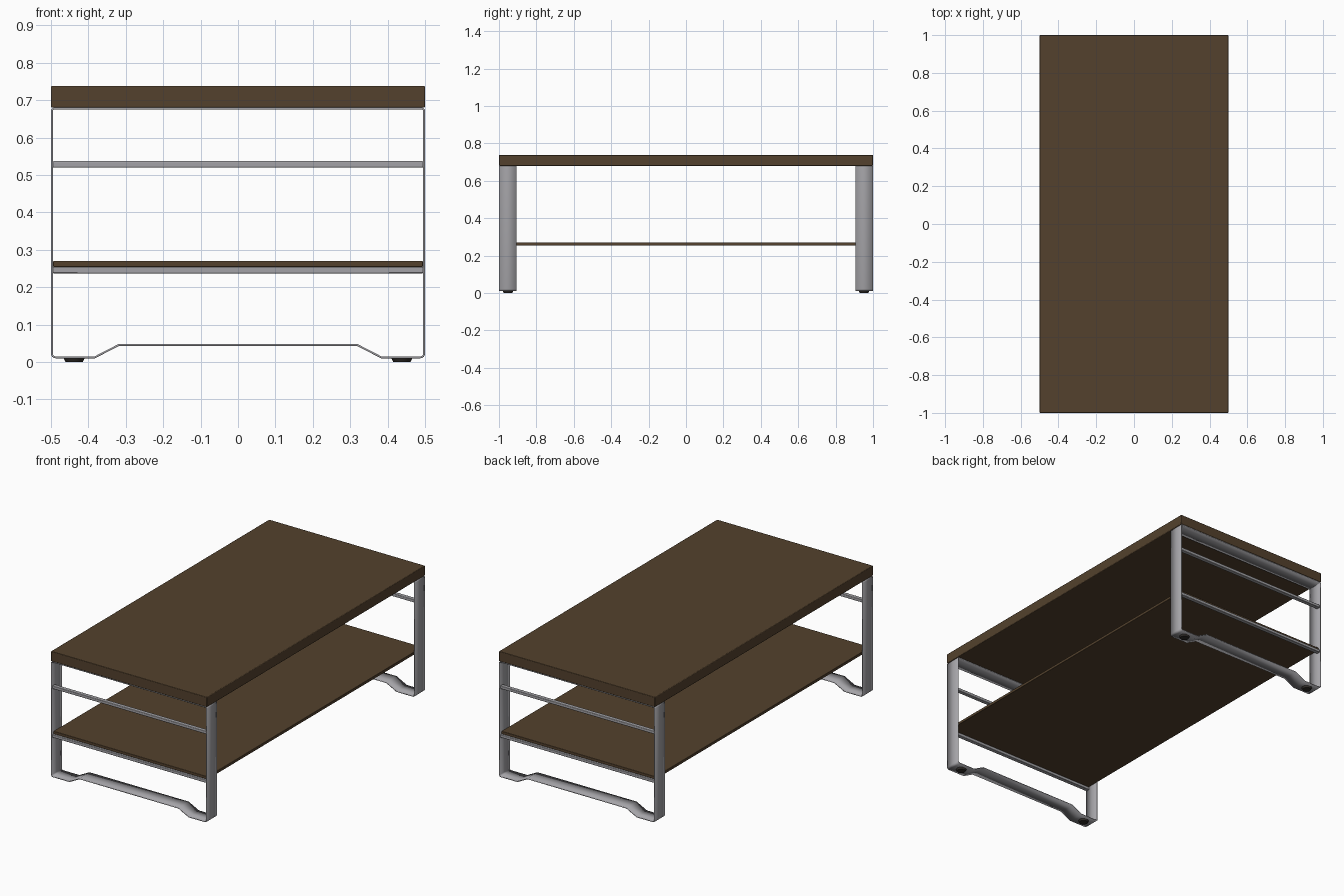
import bpy
import bmesh
import math

cube = bpy.data.objects.get("Cube")
if cube:
    bpy.data.objects.remove(cube, do_unlink=True)


def make_material(name, rgb):
    mat = bpy.data.materials.new(name)
    mat.use_nodes = True
    mat.diffuse_color = (*rgb, 1)
    mat.node_tree.nodes["Principled BSDF"].inputs["Base Color"].default_value = (*rgb, 1)
    return mat


wood = make_material("dark wood", (0.087, 0.053, 0.026))
steel = make_material("brushed steel", (0.37, 0.365, 0.385))
rubber = make_material("dark rubber", (0.03, 0.026, 0.022))


def finish(name, bm, mat):
    bmesh.ops.recalc_face_normals(bm, faces=bm.faces)
    mesh = bpy.data.meshes.new(name)
    bm.to_mesh(mesh)
    bm.free()
    mesh.materials.append(mat)
    obj = bpy.data.objects.new(name, mesh)
    bpy.context.collection.objects.link(obj)
    return obj


def box(name, low, high, mat, bevel=0.0):
    bm = bmesh.new()
    bmesh.ops.create_cube(bm, size=1)
    for v in bm.verts:
        v.co = [(a + b) / 2 + c * (b - a) for a, b, c in zip(low, high, v.co)]
    obj = finish(name, bm, mat)
    if bevel:
        mod = obj.modifiers.new("soft edges", "BEVEL")
        mod.width = bevel
        mod.segments = 2
    return obj


def corner(x, z, radius, start):
    """Quarter round about a centre point."""
    angles = [math.radians(start + 90 * i / 4) for i in range(5)]
    return [(x + radius * math.cos(a), z + radius * math.sin(a)) for a in angles]


def leg_frame(name, y0, y1):
    # Right half of the bent strip, from the raised floor bar up to the top
    half = [(0.318, 0.046), (0.383, 0.0125)]
    half += corner(0.4875, 0.0225, 0.01, -90)
    half += corner(0.4915, 0.6715, 0.006, 0)
    loop = half + [(-x, z) for x, z in reversed(half)]
    bm = bmesh.new()
    rows = [[bm.verts.new((x, y, z)) for x, z in loop] for y in (y0, y1)]
    for i in range(len(loop)):
        j = (i + 1) % len(loop)
        bm.faces.new((rows[0][i], rows[0][j], rows[1][j], rows[1][i]))
    obj = finish(name, bm, steel)
    mod = obj.modifiers.new("strip thickness", "SOLIDIFY")
    mod.thickness = 0.005
    mod.offset = 0
    mod.use_even_offset = True
    return obj


def foot(name, x, y):
    bm = bmesh.new()
    bmesh.ops.create_cone(bm, cap_ends=True, segments=24,
                          radius1=0.023, radius2=0.028, depth=0.01)
    bmesh.ops.translate(bm, verts=bm.verts, vec=(x, y, 0.005))
    return finish(name, bm, rubber)


# Wooden boards
parts = [
    box("tabletop", (-0.5, -1, 0.68), (0.5, 1, 0.738), wood, 0.003),
    box("lower_shelf", (-0.494, -0.985, 0.254), (0.494, 0.985, 0.27), wood, 0.002),
]

# End frames with cross rails and feet
for end, s in (("front", -1), ("back", 1)):
    near, far = sorted((s * 0.906, s * 0.999))
    parts.append(leg_frame(end + "_leg_frame", near, far))
    near, far = sorted((s * 0.972, s * 0.996))
    for rail, z in (("upper", 0.52), ("shelf", 0.237)):
        parts.append(box(f"{end}_{rail}_rail", (-0.496, near, z),
                         (0.496, far, z + 0.017), steel, 0.003))
    for side, x in (("right", -0.438), ("left", 0.438)):
        parts.append(foot(f"{end}_{side}_foot", x, s * 0.952))

# Smooth shading with sharp edges kept
bpy.ops.object.select_all(action="DESELECT")
for obj in parts:
    obj.select_set(True)
bpy.context.view_layer.objects.active = parts[0]
bpy.ops.object.shade_smooth_by_angle(angle=math.radians(30))
